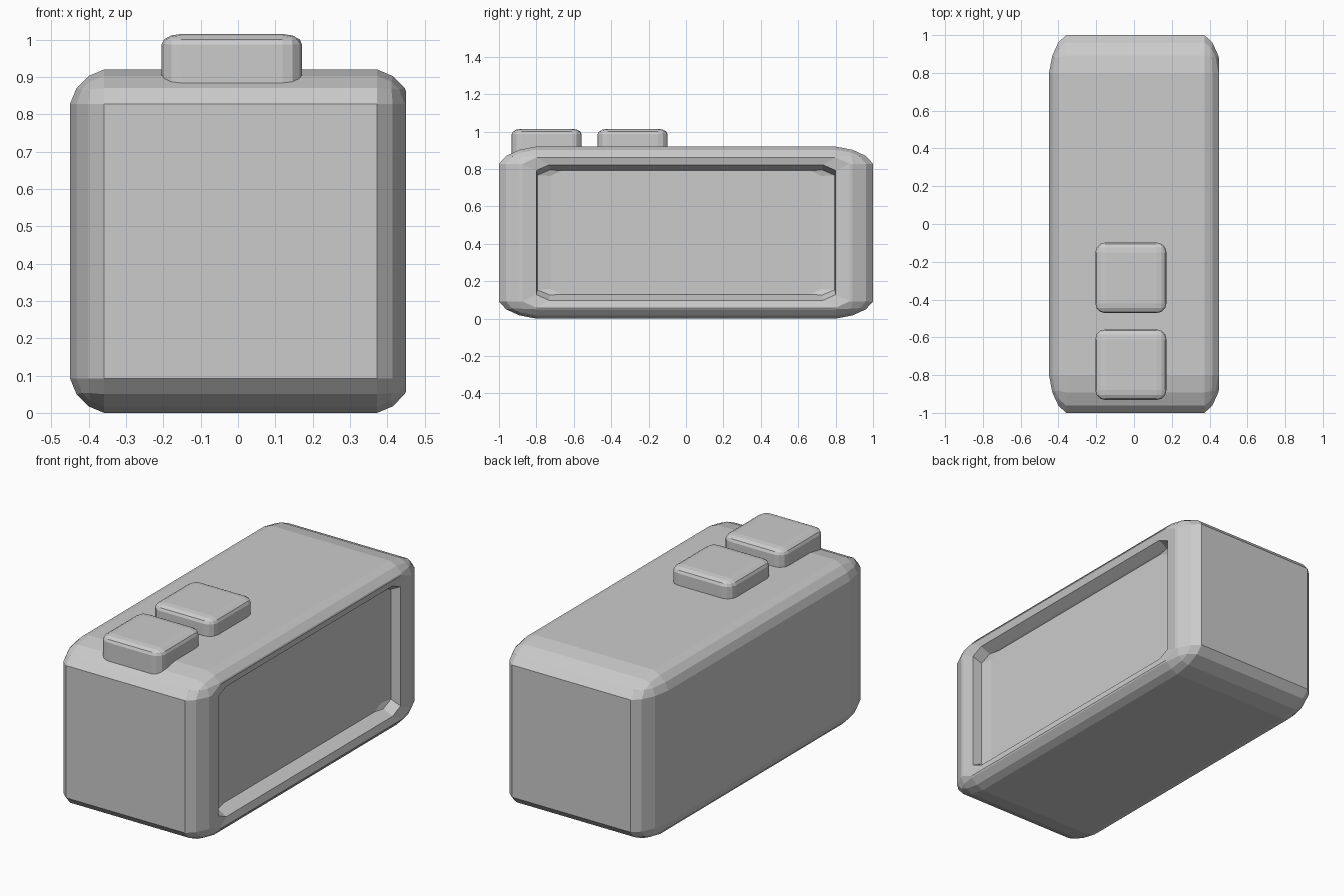
import bpy, bmesh
from mathutils import Vector

if "Cube" in bpy.data.objects:
    bpy.data.objects.remove(bpy.data.objects["Cube"])


def rounded_box(lo, hi, bevel, profile):
    """Bevelled unit cube stretched between two corners."""
    bm = bmesh.new()
    bmesh.ops.create_cube(bm, size=2)
    bmesh.ops.bevel(bm, geom=bm.edges[:], offset=bevel, offset_type='OFFSET',
                    segments=3, profile=profile, affect='EDGES')
    lo, hi = Vector(lo), Vector(hi)
    mid, half = (lo + hi) / 2, (hi - lo) / 2
    for v in bm.verts:
        v.co = Vector(m + c * h for m, c, h in zip(mid, v.co, half))
    return bm


def finish(bm, name):
    bmesh.ops.recalc_face_normals(bm, faces=bm.faces[:])
    mesh = bpy.data.meshes.new(name)
    bm.to_mesh(mesh)
    bm.free()
    obj = bpy.data.objects.new(name, mesh)
    bpy.context.collection.objects.link(obj)
    return obj


# Body: stretched rounded box, sliced flat on the right side
bm = rounded_box((-0.45, -1, 0), (0.464, 1, 0.92), 0.2, 0.42)
bmesh.ops.bisect_plane(bm, geom=bm.verts[:] + bm.edges[:] + bm.faces[:],
                       plane_co=(0.45, 0, 0), plane_no=(1, 0, 0), clear_outer=True)

# Rim, recess wall and screen: loops stepped inward from the open edge
edges = [e for e in bm.edges if e.is_boundary]
mid_z = 0.463
for x, half_y, half_z in ((0.44, 0.80, 0.365), (0.385, 0.795, 0.337), (0.375, 0.725, 0.333)):
    new = bmesh.ops.extrude_edge_only(bm, edges=edges)['geom']
    edges = [g for g in new if isinstance(g, bmesh.types.BMEdge)]
    verts = [g for g in new if isinstance(g, bmesh.types.BMVert)]
    edges = [e for e in edges if e.is_boundary]
    max_y = max(abs(v.co.y) for v in verts)
    max_z = max(abs(v.co.z - mid_z) for v in verts)
    for v in verts:
        v.co = (x, v.co.y * half_y / max_y, mid_z + (v.co.z - mid_z) * half_z / max_z)
bmesh.ops.contextual_create(bm, geom=edges)
finish(bm, "body")

# Two push buttons on top near the front
for name, y in (("front_button", -0.745), ("rear_button", -0.285)):
    finish(rounded_box((-0.205, y - 0.187, 0.81), (0.172, y + 0.187, 1.015), 0.28, 0.5), name)
